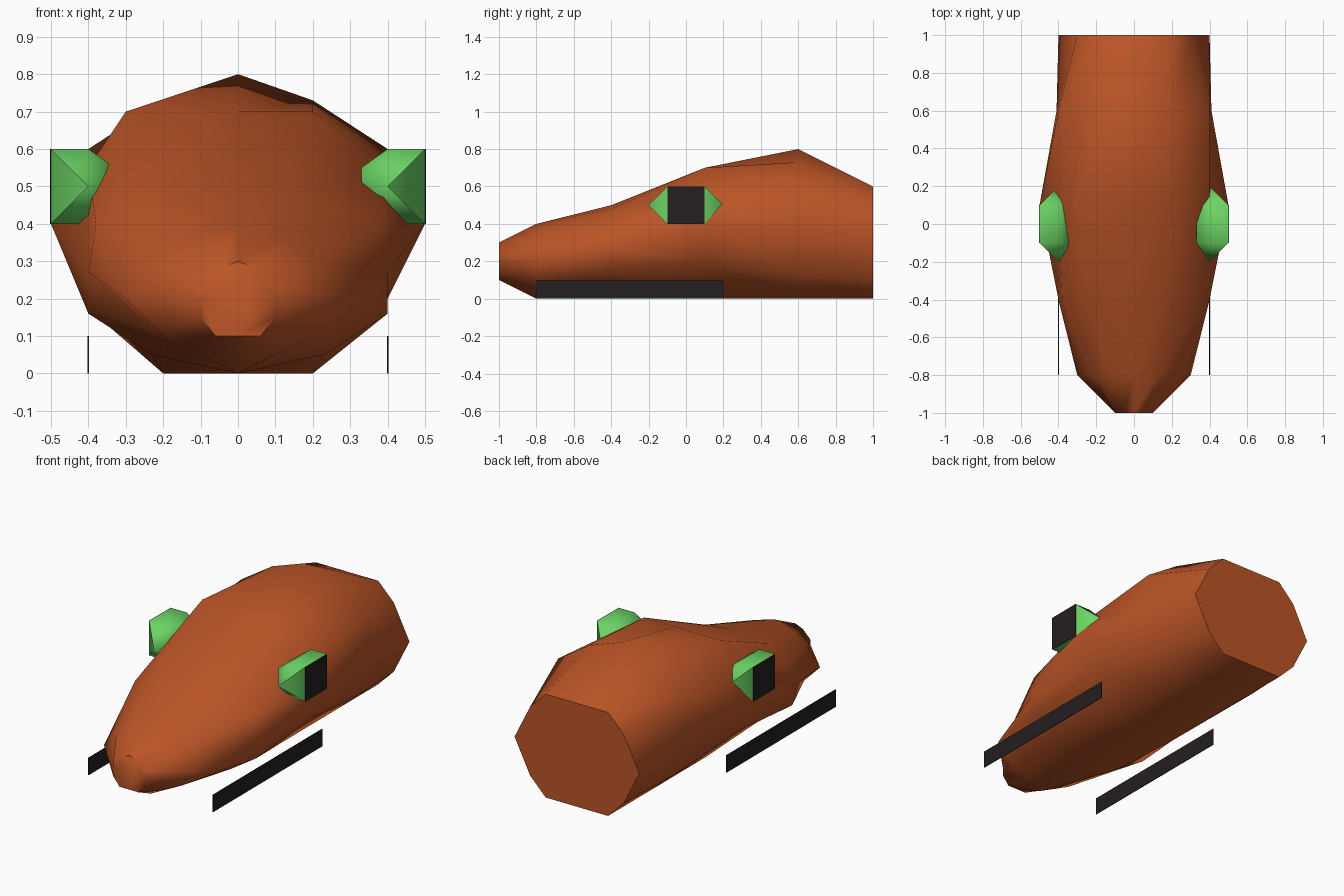
import bpy, bmesh, math

if "Cube" in bpy.data.objects:
    bpy.data.objects.remove(bpy.data.objects["Cube"])


def material(name, rgb):
    m = bpy.data.materials.new(name)
    m.diffuse_color = (*rgb, 1)
    m.use_nodes = True
    m.node_tree.nodes["Principled BSDF"].inputs["Base Color"].default_value = m.diffuse_color
    return m


BROWN = material("rust brown", (0.50, 0.09, 0.02))
GREEN = material("leaf green", (0.15, 0.66, 0.13))
BLACK = material("dark black", (0.018, 0.013, 0.015))


def finish(bm, name, mat, angle=None):
    bmesh.ops.recalc_face_normals(bm, faces=bm.faces)
    me = bpy.data.meshes.new(name)
    bm.to_mesh(me)
    bm.free()
    ob = bpy.data.objects.new(name, me)
    bpy.context.collection.objects.link(ob)
    me.materials.append(mat)
    if angle:
        bpy.ops.object.select_all(action='DESELECT')
        ob.select_set(True)
        bpy.context.view_layer.objects.active = ob
        bpy.ops.object.shade_smooth_by_angle(angle=math.radians(angle))
    return ob


# Body: half cross-sections (x, z) from top centre to bottom centre, at each y
SECTIONS = {
    -1.0: [(0, .3), (.05, .28), (.1, .23), (.1, .2), (.1, .15), (.06, .1), (0, .1)],
    -0.8: [(0, .4), (.13, .36), (.22, .3), (.3, .2), (.2, .1), (.1, .05), (0, 0)],
    -0.4: [(0, .5), (.2, .48), (.38, .4), (.4, .27), (.4, .16), (.23, .05), (0, 0)],
    0.1: [(0, .7), (.25, .7), (.4, .55), (.5, .4), (.4, .2), (.2, 0), (0, 0)],
    0.6: [(0, .8), (.2, .73), (.4, .6), (.41, .36), (.35, .13), (.2, 0), (0, 0)],
    1.0: [(0, .6), (.2, .6), (.3, .5), (.4, .3), (.3, .1), (.2, 0), (0, 0)],
}
bm = bmesh.new()
rings = []
for y, half in SECTIONS.items():
    # the shoulders lean slightly to the left in the middle of the body
    skew = 0.05 if y in (-0.4, 0.1) else 0
    right = [(x - skew * (i == 1), z) for i, (x, z) in enumerate(half)]
    left = [(-x - skew * (i == 1), z) for i, (x, z) in enumerate(half)][-2:0:-1]
    rings.append([bm.verts.new((x, y, z)) for x, z in right + left])
n = len(rings[0])
for a, b in zip(rings, rings[1:]):
    for i in range(n):
        j = (i + 1) % n
        bm.faces.new((a[i], a[j], b[j], b[i]))
bm.faces.new(rings[0])
bm.faces.new(rings[-1])
finish(bm, "body", BROWN, 60)


# Upright rectangle in the yz plane, as a very thin plate
def plate(name, x, y0, y1, z0, z1, t=0.004):
    bm = bmesh.new()
    bmesh.ops.create_cube(bm, size=1)
    for v in bm.verts:
        v.co = (x + v.co.x * t, y0 + (v.co.y + .5) * (y1 - y0),
                z0 + (v.co.z + .5) * (z1 - z0))
    finish(bm, name, BLACK)


for side, s in (("right", 1), ("left", -1)):
    # Eye: faceted pod with a flat outer face
    bm = bmesh.new()
    for x, pts in ((.5, [(.1, .1)]), (.4, [(.2, 0), (.1, .1)]), (.33, [(.1, .05)])):
        for dy, dz in pts:
            for sy in (-1, 1):
                for sz in (-1, 1):
                    bm.verts.new((s * x, sy * dy, .5 + sz * dz))
    bmesh.ops.remove_doubles(bm, verts=bm.verts, dist=1e-4)
    bmesh.ops.convex_hull(bm, input=bm.verts)
    finish(bm, side + "_eye", GREEN, 60)
    # Black pupil on the outer face, and the low side strip
    plate(side + "_pupil", s * .5, -.1, .1, .4, .6)
    plate(side + "_strip", s * .4, -.8, .2, 0, .1)
